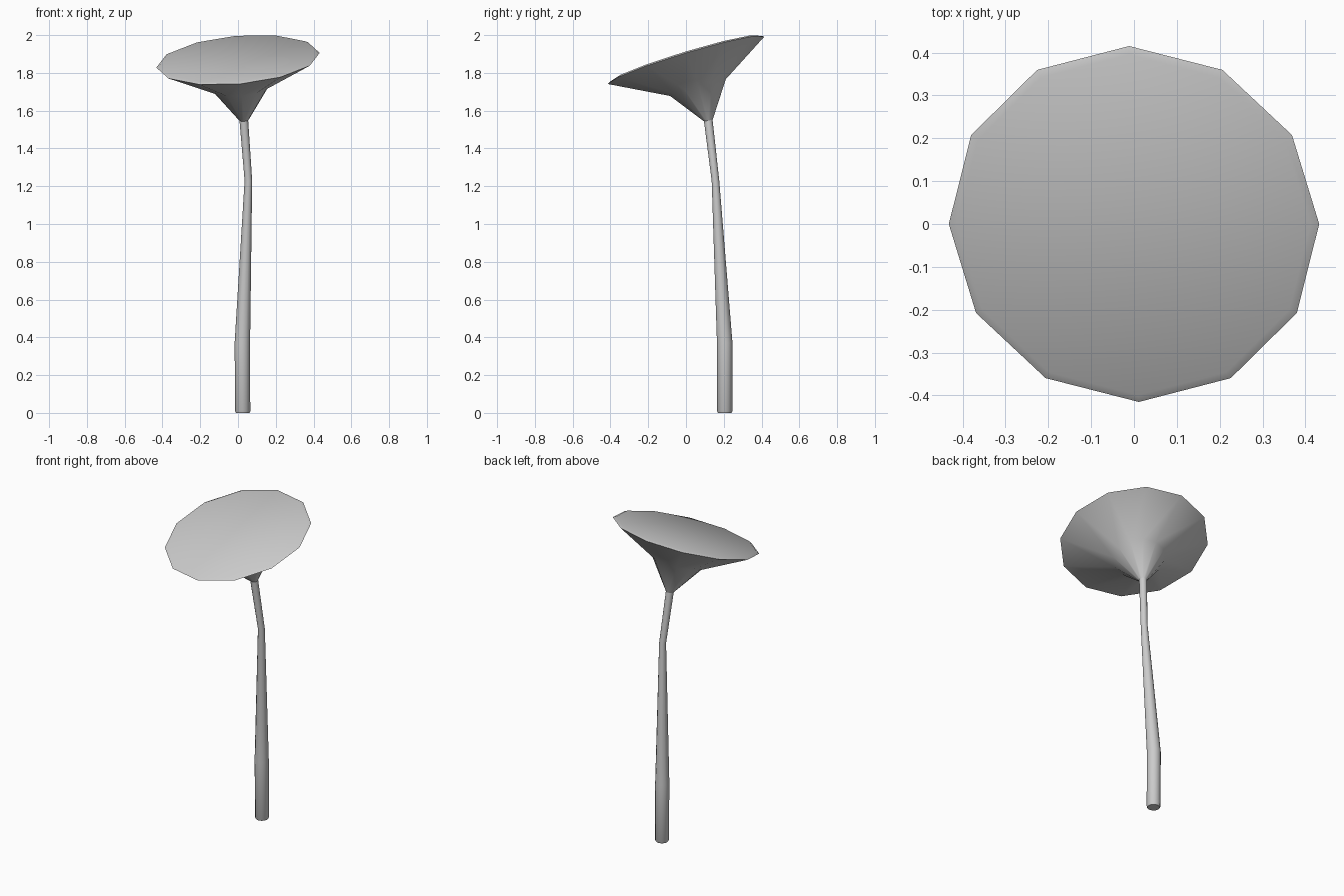
import bpy, bmesh, math
from mathutils import Vector

if "Cube" in bpy.data.objects:
    bpy.data.objects.remove(bpy.data.objects["Cube"])

SIDES = 12


def loft(name, rings, cap_start=False, cap_end=False):
    """Skin a row of tilted rings: (centre, radius, slope in x, slope in y)."""
    bm = bmesh.new()
    loops = []
    for centre, radius, sx, sy in rings:
        n = Vector((-sx, -sy, 1)).normalized()
        u = Vector((1, 0, sx)).normalized()
        v = n.cross(u)
        angles = [2 * math.pi * i / SIDES for i in range(SIDES)]
        loops.append([bm.verts.new(Vector(centre) + radius * (math.cos(a) * u + math.sin(a) * v))
                      for a in angles])
    for low, high in zip(loops, loops[1:]):
        for i in range(SIDES):
            j = (i + 1) % SIDES
            bm.faces.new((low[i], low[j], high[j], high[i]))
    if cap_start:
        bm.faces.new(loops[0][::-1])
    if cap_end:
        bm.faces.new(loops[-1])
    mesh = bpy.data.meshes.new(name)
    bm.to_mesh(mesh)
    bm.free()
    obj = bpy.data.objects.new(name, mesh)
    bpy.context.collection.objects.link(obj)
    bpy.ops.object.select_all(action='DESELECT')
    obj.select_set(True)
    bpy.context.view_layer.objects.active = obj
    bpy.ops.object.shade_smooth_by_angle(angle=math.radians(45))
    return obj


# Neck ring shared by the stem and the cap
neck = ((0.031, 0.118, 1.547), 0.023, 0.04, 0.15)

# Bent, tapering stem
loft("stem", [
    ((0.025, 0.205, 0.0), 0.036, 0, 0),
    ((0.025, 0.205, 0.007), 0.040, 0, 0),
    ((0.023, 0.205, 0.37), 0.041, 0.04, 0.03),
    ((0.055, 0.156, 1.23), 0.020, 0.0, 0.08),
    neck,
], cap_start=True)

# Flaring, tilted cap with a bevelled rim and flat top
loft("cap", [
    neck,
    ((0.015, 0.063, 1.722), 0.154, 0.10, 0.302),
    ((0.0, 0.0, 1.867), 0.434, 0.09, 0.305),
    ((-0.001, -0.002, 1.876), 0.415, 0.09, 0.305),
], cap_end=True)
